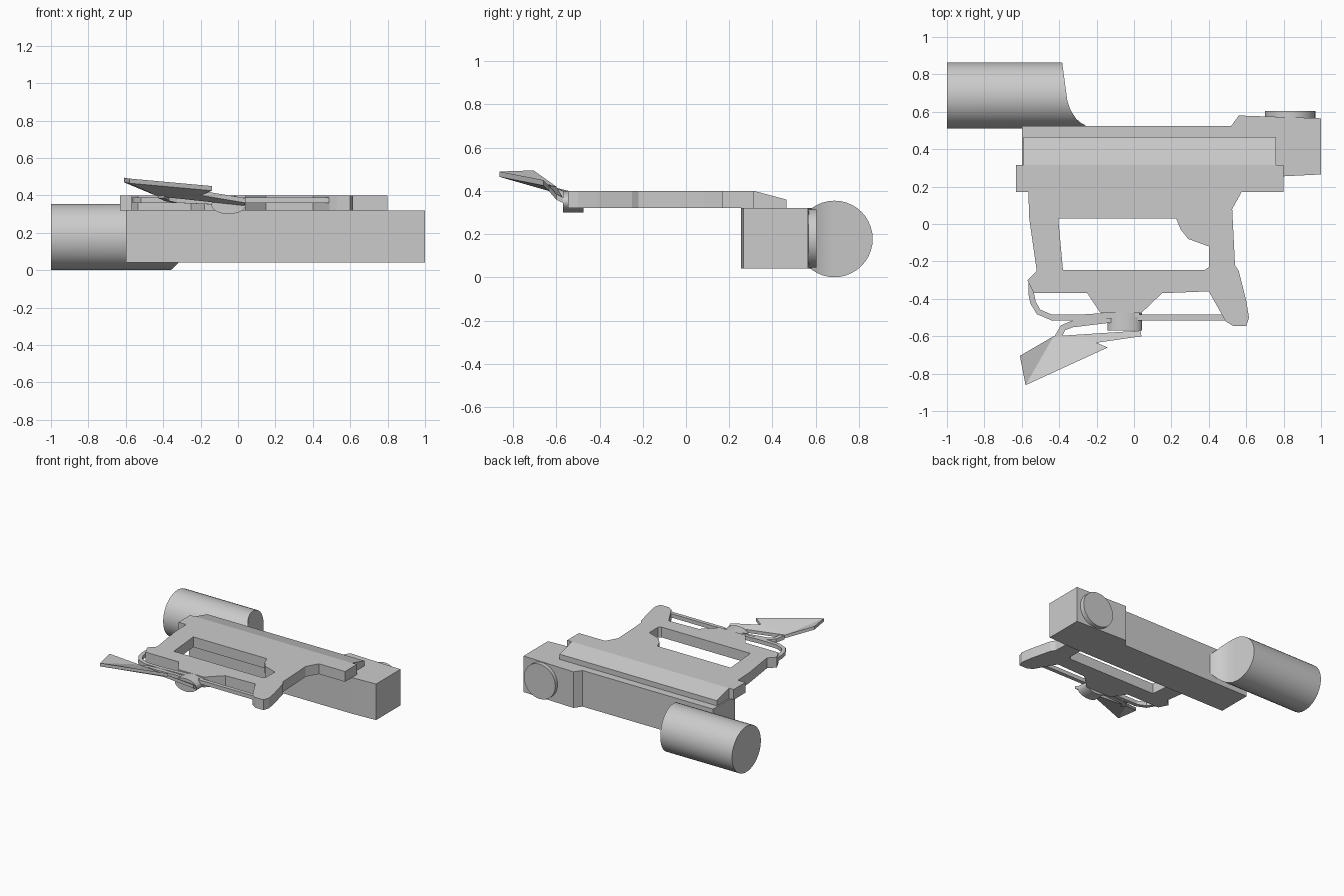
import bpy, bmesh, math
from mathutils import Vector

if "Cube" in bpy.data.objects:
    bpy.data.objects.remove(bpy.data.objects["Cube"], do_unlink=True)

grey = bpy.data.materials.new("light_grey")
grey.use_nodes = True
grey.diffuse_color = (0.6, 0.6, 0.6, 1)
grey.node_tree.nodes["Principled BSDF"].inputs["Base Color"].default_value = grey.diffuse_color


def finish(name, bm, smooth=False):
    """Turn a bmesh into a named, coloured object."""
    bmesh.ops.recalc_face_normals(bm, faces=bm.faces)
    mesh = bpy.data.meshes.new(name)
    bm.to_mesh(mesh)
    bm.free()
    mesh.materials.append(grey)
    obj = bpy.data.objects.new(name, mesh)
    bpy.context.collection.objects.link(obj)
    if smooth:
        bpy.ops.object.select_all(action="DESELECT")
        obj.select_set(True)
        bpy.context.view_layer.objects.active = obj
        bpy.ops.object.shade_smooth_by_angle(angle=math.radians(30))
    return obj


def loft(name, rings, smooth=False):
    """Join equal rings of points into a closed solid."""
    bm = bmesh.new()
    rows = [[bm.verts.new(p) for p in ring] for ring in rings]
    for a, b in zip(rows, rows[1:]):
        for i in range(len(a)):
            bm.faces.new((a[i - 1], a[i], b[i], b[i - 1]))
    bm.faces.new(rows[0])
    bm.faces.new(rows[-1])
    return finish(name, bm, smooth)


def prism(name, loops, low, high):
    """Extrude an outline, with any further loops left as holes."""
    bm = bmesh.new()
    for loop in loops:
        verts = [bm.verts.new((x, y, low)) for x, y in loop]
        for i in range(len(verts)):
            bm.edges.new((verts[i - 1], verts[i]))
    bmesh.ops.triangle_fill(bm, edges=bm.edges[:], use_beauty=True, normal=(0, 0, 1))
    top = bmesh.ops.extrude_face_region(bm, geom=bm.faces[:], use_keep_orig=True)["geom"]
    for v in top:
        if isinstance(v, bmesh.types.BMVert):
            v.co.z = high
    return finish(name, bm)


def strip(name, path, width, height):
    """Flat bar of rectangular section along a path."""
    pts = [Vector(p) for p in path]
    rings = []
    for i, p in enumerate(pts):
        along = pts[min(i + 1, len(pts) - 1)] - pts[max(i - 1, 0)]
        side = Vector((-along.y, along.x, 0)).normalized() * width / 2
        up = Vector((0, 0, height / 2))
        rings.append([p + side + up, p - side + up, p - side - up, p + side - up])
    return loft(name, rings)


def disc(name, x, z, rx, rz, y0, y1, sides=32):
    """Round or oval disc with its axis along y."""
    turn = [2 * math.pi * i / sides for i in range(sides)]
    return loft(name, [[(x + rx * math.cos(t), y, z + rz * math.sin(t)) for t in turn]
                       for y in (y0, y1)], True)


# Long gearbox housing with a deeper end
prism("housing", [[(-.6, .255), (.8, .255), (1, .265), (1, .565), (.56, .58),
                   (.52, .525), (-.6, .525)]], .04, .32)
disc("end_cap", .835, .18, .135, .135, .56, .603)

# Motor barrel, its inner end flaring toward the housing
flare = [(.50, -.25), (.525, -.255), (.55, -.30), (.60, -.335), (.65, -.355),
         (.70, -.362), (.87, -.385)]


def flare_x(y):
    for (y0, x0), (y1, x1) in zip(flare, flare[1:]):
        if y <= y1:
            return x0 + (x1 - x0) * (y - y0) / (y1 - y0)
    return flare[-1][1]


bm = bmesh.new()
N, R = 40, .177
ends = []
for inner in (False, True):
    ring = []
    for i in range(N):
        t = 2 * math.pi * i / N
        y = .687 + R * math.cos(t)
        ring.append(bm.verts.new((flare_x(y) if inner else -1, y, .178 + R * math.sin(t))))
    ends.append(ring)
for i in range(N):
    bm.faces.new((ends[0][i - 1], ends[0][i], ends[1][i], ends[1][i - 1]))
bm.faces.new(ends[0])
for i in range(N // 2):
    corners = [ends[1][k % N] for k in (i, i + 1, N - i - 1, N - i)]
    bm.faces.new(list(dict.fromkeys(corners)))
finish("motor_barrel", bm, True)

# Mounting frame with window, and the sloped rail behind it
outline = [(-.63, .315), (-.63, .17), (-.565, .17), (-.56, .03), (-.52, -.25),
           (-.57, -.3), (-.535, -.37), (-.25, -.37), (-.18, -.475), (.04, -.475),
           (.15, -.37), (.4, -.36), (.49, -.52), (.53, -.545), (.6, -.545),
           (.615, -.5), (.6, -.41), (.56, -.25), (.54, -.22), (.525, .08),
           (.575, .17), (.8, .17), (.8, .315)]
window = [(-.405, .03), (.225, .03), (.25, -.03), (.29, -.08), (.4, -.12),
          (.4, -.23), (.38, -.245), (-.38, -.245)]
prism("mounting_frame", [outline, window], .32, .40)
profile = [(.315, .32), (.465, .32), (.465, .36), (.315, .40)]
loft("sloped_rail", [[(x, y, z) for y, z in profile] for x in (-.59, .76)])

# Spring bars and pivot
Z = .375
strip("right_spring_bar", [(.02, -.5, Z), (.5, -.5, Z)], .03, .03)
strip("left_spring_bar", [(-.55, -.3, Z), (-.55, -.37, Z), (-.54, -.42, Z),
                          (-.51, -.47, Z), (-.44, -.5, Z), (-.3, -.5, Z), (.03, -.48, Z)],
      .03, .03)
strip("lever_arm", [(.03, -.495, .36), (-.1, -.507, .365), (-.33, -.535, .375),
                    (-.38, -.555, .385), (-.41, -.61, .40)], .035, .03)
disc("pivot", -.05, .35, .092, .05, -.57, -.475)

# Raised lever plate, folded along its middle
T = .025
top = [(-.61, -.705, .495), (-.58, -.862, .49), (-.14, -.66, .45), (-.2, -.635, .425),
       (.04, -.6, .385), (.035, -.57, .37), (-.43, -.6, .42)]
bm = bmesh.new()
upper = [bm.verts.new(p) for p in top]
lower = [bm.verts.new((x, y, z - T)) for x, y, z in top]
for ring in (upper, lower):
    for face in ((0, 1, 6), (1, 2, 3, 6), (3, 4, 5, 6)):
        bm.faces.new([ring[i] for i in face])
for i in range(len(top)):
    bm.faces.new((upper[i - 1], upper[i], lower[i], lower[i - 1]))
finish("lever_plate", bm)
